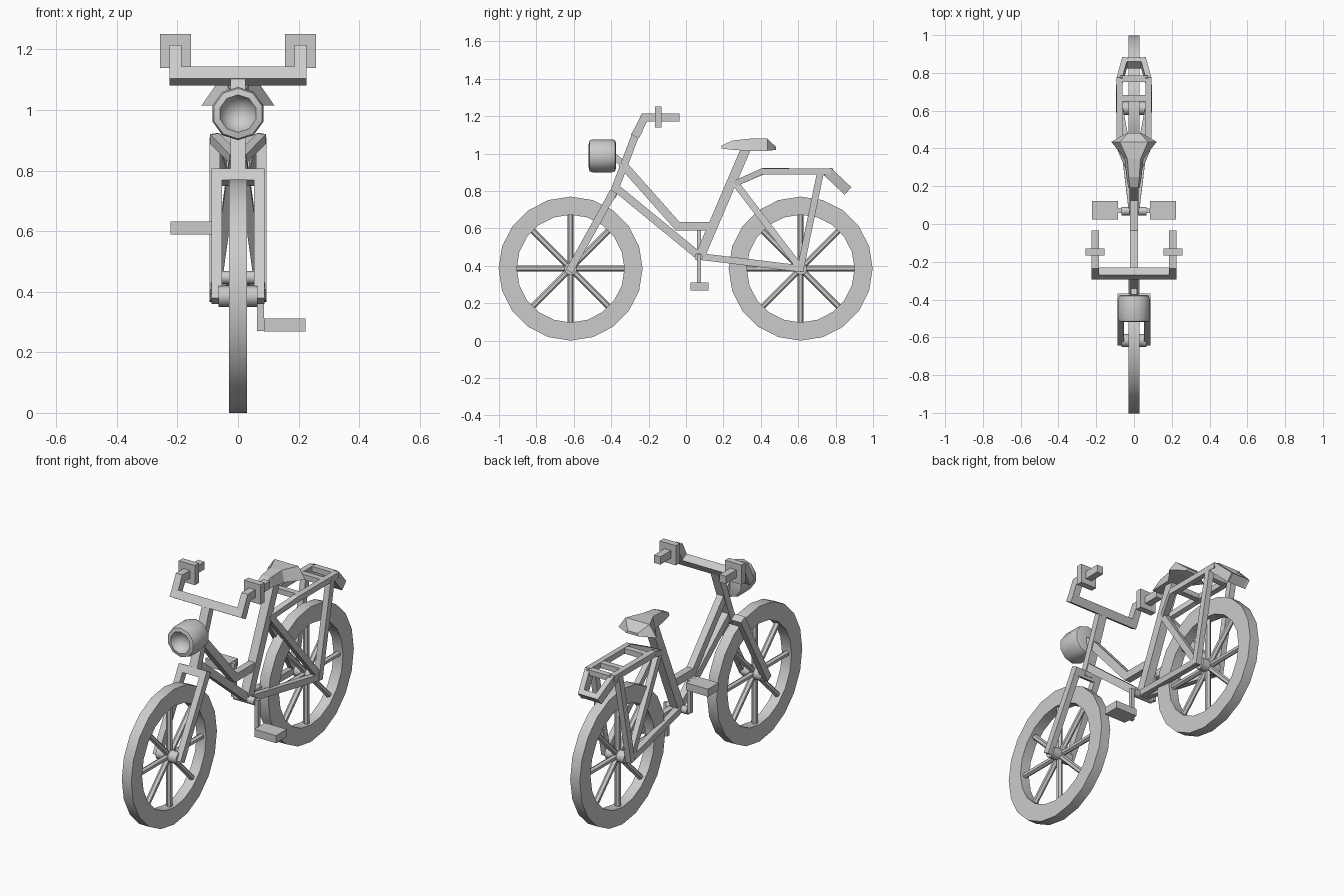
import bpy, bmesh, math
from mathutils import Vector, Matrix

cube = bpy.data.objects.get("Cube")
if cube:
    bpy.data.objects.remove(cube)

grey = bpy.data.materials.new("plain_grey")
grey.use_nodes = True
grey.diffuse_color = (0.6, 0.6, 0.6, 1)
grey.node_tree.nodes["Principled BSDF"].inputs["Base Color"].default_value = (0.6, 0.6, 0.6, 1)


def finish(name, bm, smooth=0):
    bmesh.ops.recalc_face_normals(bm, faces=bm.faces)
    mesh = bpy.data.meshes.new(name)
    bm.to_mesh(mesh)
    bm.free()
    mesh.materials.append(grey)
    ob = bpy.data.objects.new(name, mesh)
    bpy.context.collection.objects.link(ob)
    if smooth:
        bpy.ops.object.select_all(action='DESELECT')
        ob.select_set(True)
        bpy.context.view_layer.objects.active = ob
        bpy.ops.object.shade_smooth_by_angle(angle=math.radians(smooth))
    return ob


def loft(bm, rings, closed=False):
    """Bridge rings of points; cap the ends unless the loft is closed."""
    vs = [[bm.verts.new(p) for p in r] for r in rings]
    pairs = list(zip(vs, vs[1:])) + ([(vs[-1], vs[0])] if closed else [])
    for a, b in pairs:
        for i in range(len(a)):
            j = (i + 1) % len(a)
            bm.faces.new((a[i], a[j], b[j], b[i]))
    if not closed:
        bm.faces.new(vs[0])
        bm.faces.new(vs[-1])


def beam(name, pts, w, h, ref=(1, 0, 0)):
    """Square bar along a path, mitred at bends; w is measured along ref."""
    pts = [Vector(p) for p in pts]
    dirs = [(b - a).normalized() for a, b in zip(pts, pts[1:])]
    rings = []
    for i, p in enumerate(pts):
        d0, d1 = dirs[max(i - 1, 0)], dirs[min(i, len(dirs) - 1)]
        t = (d0 + d1).normalized()
        side = Vector(ref)
        side = (side - t * side.dot(t)).normalized()
        up = t.cross(side) / t.dot(d0)
        rings.append([p + side * a * w / 2 + up * b * h / 2
                      for a, b in ((1, 1), (-1, 1), (-1, -1), (1, -1))])
    bm = bmesh.new()
    loft(bm, rings)
    return finish(name, bm)


def block(name, centre, size):
    bm = bmesh.new()
    bmesh.ops.create_cube(bm, size=1, matrix=Matrix.LocRotScale(Vector(centre), None, Vector(size)))
    return finish(name, bm)


def rod(bm, centre, axis, length, radius, sides):
    rot = Vector((0, 0, 1)).rotation_difference(Vector(axis)).to_matrix().to_4x4()
    bmesh.ops.create_cone(bm, cap_ends=True, segments=sides, radius1=radius, radius2=radius,
                          depth=length, matrix=Matrix.Translation(centre) @ rot)


def circle(n, r):
    return [(r * math.sin(math.tau * i / n), r * math.cos(math.tau * i / n)) for i in range(n)]


# Wheels: rim ring, spokes and hub
AXLE = 0.385
for label, y, hub in (("front", -0.617, 0.13), ("rear", 0.613, 0.12)):
    bm = bmesh.new()
    section = ((-0.03, 0.288), (-0.03, AXLE), (0.03, AXLE), (0.03, 0.288))
    loft(bm, [[(x, y + a, AXLE + b) for a, b in circle(20, r)] for x, r in section], closed=True)
    finish(label + "_tyre", bm, 30)
    bm = bmesh.new()
    for k in range(4):
        a = math.pi * k / 4
        rod(bm, (0, y, AXLE), (0, math.cos(a), math.sin(a)), 0.59, 0.016, 6)
    finish(label + "_spokes", bm)
    bm = bmesh.new()
    rod(bm, (0, y, AXLE), (1, 0, 0), hub, 0.035, 8)
    finish(label + "_hub", bm, 50)

# Fork, steering stem and handlebar
beam("steering_stem", [(0, -0.395, 0.77), (0, -0.27, 1.1)], 0.05, 0.04)
beam("fork_crown", [(-0.088, -0.397, 0.778), (0.088, -0.397, 0.778)], 0.042, 0.042, (0, 0.47, 0.88))
beam("handlebar_crossbar", [(-0.226, -0.262, 1.112), (0.226, -0.262, 1.112)], 0.046, 0.046, (0, 0.5, 0.86))
for side, label in ((1, "left"), (-1, "right")):
    beam(label + "_fork_leg", [(side * 0.07, -0.397, 0.778), (side * 0.07, -0.625, 0.37)], 0.036, 0.04)
    x = side * 0.206
    beam(label + "_handlebar_arm", [(x, -0.268, 1.1), (x, -0.222, 1.193), (x, -0.035, 1.193)], 0.04, 0.044)
    block(label + "_grip_block", (x, -0.148, 1.195), (0.102, 0.036, 0.112))

# Lamp: revolved shell with a dished front
bm = bmesh.new()
profile = ((-0.375, 0.07), (-0.38, 0.083), (-0.395, 0.088), (-0.5, 0.088), (-0.515, 0.083),
           (-0.52, 0.062), (-0.5, 0.055), (-0.48, 0.035), (-0.472, 0.012))
loft(bm, [[(a, y, 0.988 + b) for a, b in circle(10, r)] for y, r in profile])
finish("lamp", bm, 50)
beam("lamp_bracket", [(0, -0.385, 0.985), (0, -0.33, 0.94)], 0.03, 0.035)

# Frame tubes
beam("upper_tube", [(0, -0.345, 0.95), (0, -0.045, 0.612), (0, 0.14, 0.612)], 0.04, 0.045)
beam("down_tube", [(0, -0.385, 0.825), (0, 0.075, 0.448)], 0.04, 0.042)
beam("seat_tube", [(0, 0.07, 0.44), (0, 0.322, 1.03)], 0.05, 0.052)
bm = bmesh.new()
rod(bm, (0, 0.068, 0.447), (1, 0, 0), 0.13, 0.022, 8)
finish("crank_axle", bm, 50)

# Rear stays and luggage rack
for side, label in ((1, "left"), (-1, "right")):
    s = side * 0.077
    drop = (s, 0.613, AXLE)
    beam(label + "_chain_stay", [(side * 0.012, 0.07, 0.45), drop], 0.032, 0.036)
    beam(label + "_seat_stay", [(side * 0.012, 0.262, 0.845), drop], 0.032, 0.036)
    beam(label + "_rack_stay", [(s, 0.72, 0.905), (s, 0.609, 0.37)], 0.034, 0.036)
    beam(label + "_rack_rail", [(side * 0.012, 0.262, 0.84), (s, 0.41, 0.905), (s, 0.775, 0.905)], 0.032, 0.032)
    beam(label + "_rack_tail", [(s, 0.757, 0.903), (side * 0.047, 0.864, 0.802)], 0.03, 0.054)
for i, y in enumerate((0.45, 0.665, 0.77)):
    block("rack_crossbar_%d" % (i + 1), (0, y, 0.905), (0.15, 0.034, 0.03))
beam("rack_tail_end", [(-0.06, 0.853, 0.812), (0.06, 0.853, 0.812)], 0.03, 0.054, (0, 0.72, -0.69))

# Cranks and pedals
for side, label in ((1, "left"), (-1, "right")):
    z = 0.45 - side * 0.16
    block(label + "_crank", (side * 0.074, 0.07, (0.45 + z) / 2 - side * 0.005), (0.022, 0.022, 0.19))
    block(label + "_pedal", (side * 0.154, 0.073, z), (0.138, 0.096, 0.043))

# Saddle: lofted cross-sections (y, half width below, half width above, bottom, top)
bm = bmesh.new()
sections = ((0.19, 0.03, 0.022, 1.027, 1.043), (0.25, 0.04, 0.028, 1.02, 1.07),
            (0.345, 0.05, 0.035, 1.014, 1.08), (0.435, 0.12, 0.075, 1.015, 1.08),
            (0.482, 0.038, 0.03, 1.02, 1.035))
loft(bm, [[(-b, y, lo), (b, y, lo), (t, y, hi), (-t, y, hi)] for y, b, t, lo, hi in sections])
finish("saddle", bm)
